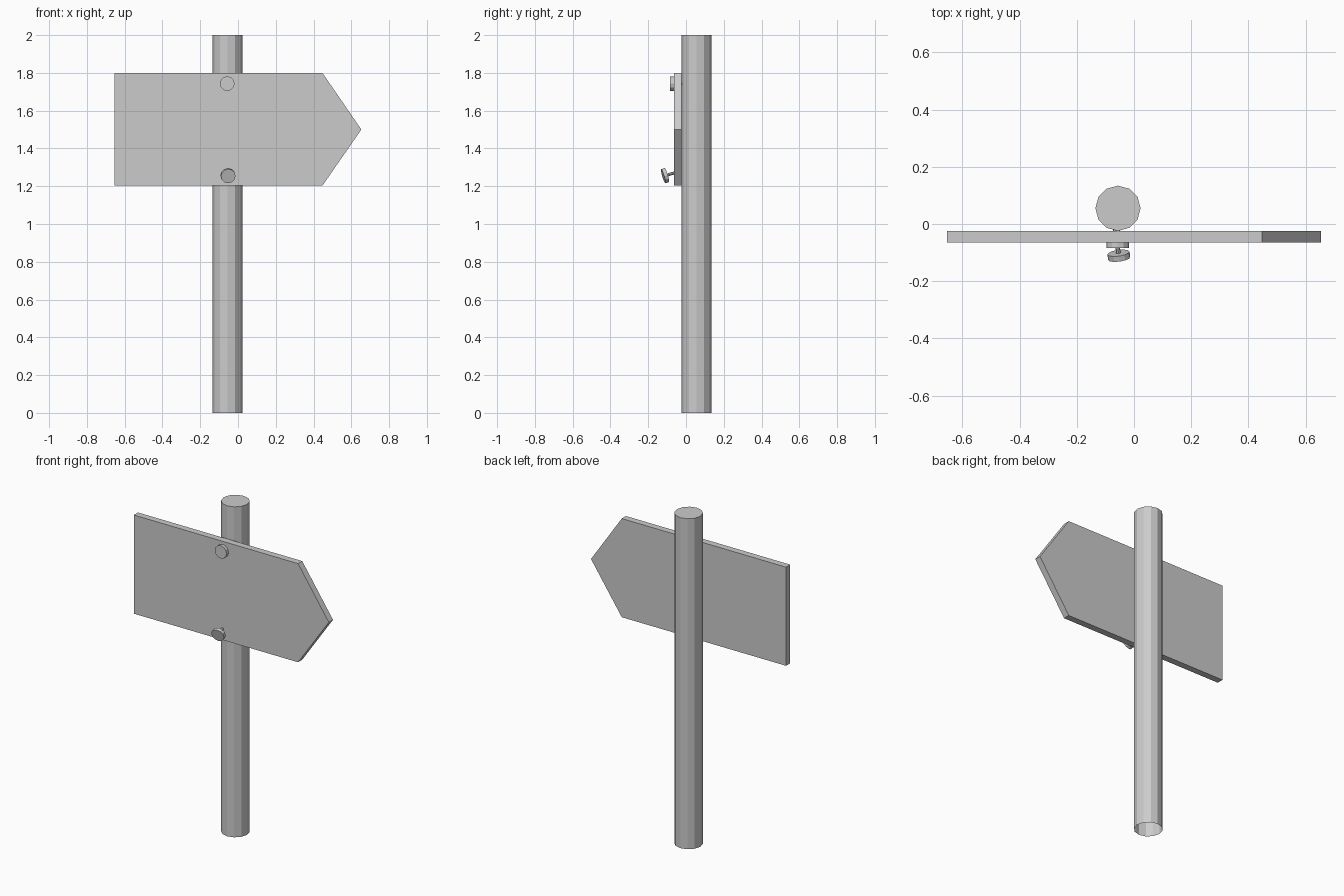
import bpy, bmesh
from mathutils import Vector, Matrix

if "Cube" in bpy.data.objects:
    bpy.data.objects.remove(bpy.data.objects["Cube"])


def add_object(name, bm):
    bmesh.ops.recalc_face_normals(bm, faces=bm.faces)
    mesh = bpy.data.meshes.new(name)
    bm.to_mesh(mesh)
    bm.free()
    obj = bpy.data.objects.new(name, mesh)
    bpy.context.collection.objects.link(obj)
    return obj


def cylinder(bm, radius, z0, z1, sides=12):
    return bmesh.ops.create_cone(
        bm, cap_ends=True, segments=sides, radius1=radius, radius2=radius,
        depth=z1 - z0, matrix=Matrix.Translation((0, 0, (z0 + z1) / 2)))


def nail(name, head_centre, direction):
    # flat head with a thin shaft behind it; local +z points out of the board
    bm = bmesh.new()
    cylinder(bm, 0.039, -0.01, 0.01)
    cylinder(bm, 0.008, -0.11, -0.01, 8)
    obj = add_object(name, bm)
    obj.location = head_centre
    obj.rotation_euler = Vector(direction).to_track_quat('Z', 'Y').to_euler()
    return obj


# Post: twelve-sided, capped on top, open underneath
bm = bmesh.new()
cylinder(bm, 0.079, 0, 2)
bottom = [f for f in bm.faces if f.calc_center_median().z < 0.01]
bmesh.ops.delete(bm, geom=bottom, context='FACES_ONLY')
add_object("post", bm).location = (-0.056, 0.055, 0)

# Arrow board: pointed profile extruded through its thickness
profile = [(-0.653, 1.203), (0.447, 1.203), (0.653, 1.5), (0.447, 1.8), (-0.653, 1.8)]
bm = bmesh.new()
face = bm.faces.new([bm.verts.new((x, -0.064, z)) for x, z in profile])
ext = bmesh.ops.extrude_face_region(bm, geom=[face], use_keep_orig=True)
moved = [v for v in ext["geom"] if isinstance(v, bmesh.types.BMVert)]
bmesh.ops.translate(bm, verts=moved, vec=(0, 0.04, 0))
add_object("arrow_board", bm)

# Nails: upper one driven home, lower one loose and bent
nail("upper_nail", (-0.057, -0.074, 1.743), (0, -1, 0))
nail("lower_nail", (-0.053, -0.111, 1.256), (0.14, -1, -0.3))
